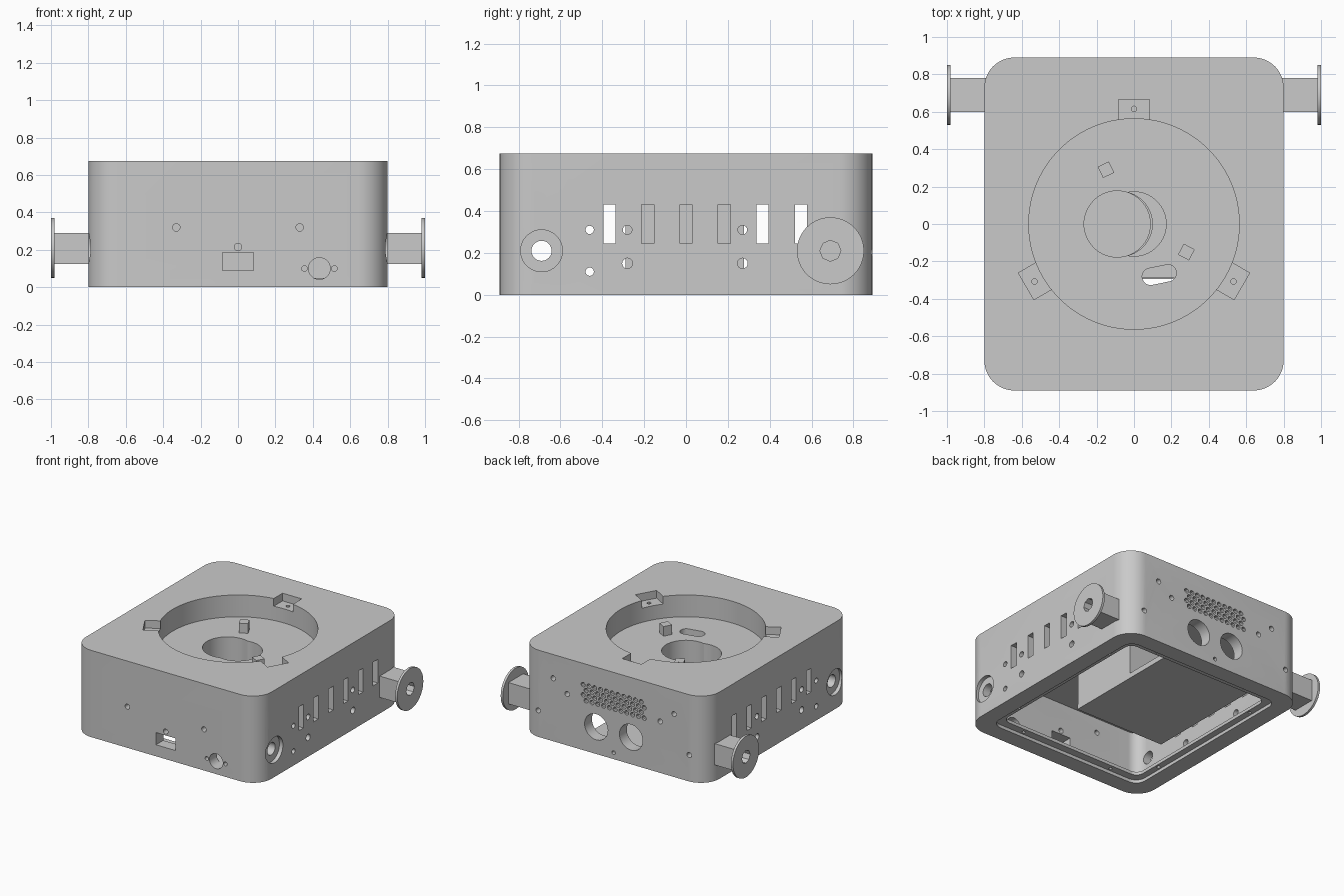
import bpy, bmesh, math
from mathutils import Matrix, Vector

cube = bpy.data.objects.get("Cube")
if cube:
    bpy.data.objects.remove(cube, do_unlink=True)

grey = bpy.data.materials.new("plain_grey")
grey.use_nodes = True
grey.diffuse_color = (0.59, 0.59, 0.59, 1)
grey.node_tree.nodes["Principled BSDF"].inputs["Base Color"].default_value = (0.59, 0.59, 0.59, 1)

TURN = {"x": Matrix.Rotation(math.pi / 2, 4, "Y"),
        "y": Matrix.Rotation(math.pi / 2, 4, "X"),
        "z": Matrix.Identity(4)}


def cyl(bm, axis, loc, r, depth, seg=24):
    bmesh.ops.create_cone(bm, cap_ends=True, segments=seg, radius1=r, radius2=r,
                          depth=depth, matrix=Matrix.Translation(loc) @ TURN[axis])


def box(bm, loc, size, angle=0.0):
    m = Matrix.Translation(loc) @ Matrix.Rotation(angle, 4, "Z") @ Matrix.Diagonal((*size, 1))
    bmesh.ops.create_cube(bm, size=1, matrix=m)


def rounded(bm, hx, hy, r, z0, z1, loc=(0, 0), angle=0.0, steps=12):
    """Upright prism with a rounded rectangle outline."""
    turn = Matrix.Rotation(angle, 4, "Z")
    ring = []
    for k, (sx, sy) in enumerate([(1, 1), (-1, 1), (-1, -1), (1, -1)]):
        for i in range(steps + 1):
            a = (k + i / steps) * math.pi / 2
            p = Vector((sx * (hx - r) + r * math.cos(a), sy * (hy - r) + r * math.sin(a), z0))
            ring.append(bm.verts.new(turn @ p + Vector((*loc, 0))))
    base = bm.faces.new(ring)
    top = bmesh.ops.extrude_face_region(bm, geom=[base])["geom"]
    bmesh.ops.translate(bm, vec=(0, 0, z1 - z0),
                        verts=[v for v in top if isinstance(v, bmesh.types.BMVert)])
    bmesh.ops.recalc_face_normals(bm, faces=bm.faces[:])


def make(name, build):
    bm = bmesh.new()
    build(bm)
    mesh = bpy.data.meshes.new(name)
    bm.to_mesh(mesh)
    bm.free()
    mesh.materials.append(grey)
    ob = bpy.data.objects.new(name, mesh)
    bpy.context.collection.objects.link(ob)
    return ob


def activate(ob):
    bpy.ops.object.select_all(action="DESELECT")
    ob.select_set(True)
    bpy.context.view_layer.objects.active = ob


def cut(ob, build):
    tool = make("cutter", build)
    tool.hide_render = True
    mod = ob.modifiers.new("cut", "BOOLEAN")
    mod.object, mod.operation, mod.solver = tool, "DIFFERENCE", "EXACT"
    activate(ob)
    bpy.ops.object.modifier_apply(modifier=mod.name)
    bpy.data.objects.remove(tool, do_unlink=True)


def smooth(ob):
    activate(ob)
    bpy.ops.object.shade_smooth_by_angle(angle=math.radians(30))


TOP, FLOOR, CEILING = 0.675, 0.505, 0.435
casing = make("casing", lambda bm: rounded(bm, 0.8, 0.89, 0.16, 0, TOP))

# Hollow underside with a stepped lid seat
cut(casing, lambda bm: rounded(bm, 0.71, 0.8, 0.09, 0.05, CEILING))
cut(casing, lambda bm: rounded(bm, 0.62, 0.70, 0.06, -0.1, 0.1))
cut(casing, lambda bm: rounded(bm, 0.67, 0.76, 0.08, -0.1, 0.025))

# Round recess and its three mounting notches
cut(casing, lambda bm: cyl(bm, "z", (0, 0, FLOOR + 0.2), 0.563, 0.4, 96))
NOTCHES = [math.radians(a) for a in (90, 210, 330)]


def notches(bm):
    for a in NOTCHES:
        box(bm, (0.586 * math.cos(a), 0.586 * math.sin(a), TOP + 0.02), (0.16, 0.165, 0.16), a)


def notch_screws(bm):
    for a in NOTCHES:
        cyl(bm, "z", (0.615 * math.cos(a), 0.615 * math.sin(a), TOP - 0.07), 0.015, 0.08, 12)


cut(casing, notches)
cut(casing, notch_screws)

# Slot in the recess floor
cut(casing, lambda bm: rounded(bm, 0.092, 0.045, 0.044, 0.4, 0.6, (0.135, -0.272), 0.2))


def side_openings(bm):
    for s in (-1, 1):
        for i in range(-2, 4):
            box(bm, (s * 0.76, i * 0.183, 0.338), (0.26, 0.058, 0.185))
        for y, z, r in ((-0.46, 0.31, 0.02), (-0.46, 0.11, 0.02), (-0.28, 0.31, 0.022),
                        (-0.28, 0.15, 0.025), (0.27, 0.31, 0.022), (0.27, 0.15, 0.025)):
            cyl(bm, "x", (s * 0.76, y, z), r, 0.26, 16)
        cyl(bm, "x", (s * 0.82, -0.69, 0.21), 0.1, 0.1, 40)


def side_bores(bm):
    for s in (-1, 1):
        cyl(bm, "x", (s * 0.76, -0.69, 0.21), 0.048, 0.3, 32)


def front_openings(bm):
    box(bm, (0, -0.85, 0.137), (0.166, 0.24, 0.095))
    cyl(bm, "y", (0.435, -0.85, 0.1), 0.058, 0.24, 32)
    for x, z, r in ((-0.33, 0.32, 0.02), (0.33, 0.32, 0.02), (0, 0.215, 0.02),
                    (0.355, 0.1, 0.015), (0.515, 0.1, 0.015)):
        cyl(bm, "y", (x, -0.85, z), r, 0.24, 16)


def back_openings(bm):
    for s in (-1, 1):
        cyl(bm, "y", (s * 0.15, 0.85, 0.21), 0.1, 0.24, 40)
        for x, z in ((0.52, 0.49), (0.4, 0.4), (0.65, 0.205)):
            cyl(bm, "y", (s * x, 0.85, z), 0.02, 0.16, 16)
    cyl(bm, "y", (0, 0.85, 0.05), 0.015, 0.1, 12)
    # Perforated vent with staggered rows
    for row in range(4):
        for col in range(11):
            x = (col - 5) * 0.05 + (row % 2 - 0.5) * 0.025
            cyl(bm, "y", (x, 0.85, 0.39 + row * 0.04), 0.018, 0.16, 10)


def base_screws(bm):
    for s in (-1, 1):
        for t in (-1, 1):
            cyl(bm, "z", (s * 0.645, t * 0.5, 0.02), 0.013, 0.05, 12)
            cyl(bm, "z", (s * 0.4, t * 0.735, 0.02), 0.013, 0.05, 12)


for openings in (side_openings, side_bores, front_openings, back_openings, base_screws):
    cut(casing, openings)

# Inner housing under the recess, with the offset double well
housing = make("inner_housing",
               lambda bm: box(bm, (-0.015, -0.007, 0.2665), (0.57, 0.566, 0.341)))
for part in (casing, housing):
    cut(part, lambda bm: cyl(bm, "z", (0, 0, 0.45), 0.172, 0.3, 64))
    cut(part, lambda bm: cyl(bm, "z", (-0.075, 0, 0.43), 0.173, 0.36, 64))
    cut(part, lambda bm: cyl(bm, "z", (-0.09, 0, 0.36), 0.177, 0.48, 64))
smooth(casing)
smooth(housing)

# Flat carrier plate below the housing, reaching the back wall
make("carrier_plate", lambda bm: box(bm, (-0.11, 0.25, 0.081), (0.77, 1.086, 0.04)))

# Locating posts on the recess floor
for i, (x, y) in enumerate(((-0.15, 0.29), (0.28, -0.15))):
    make(f"locating_post_{i + 1}",
         lambda bm: box(bm, (x, y, FLOOR + 0.035), (0.066, 0.066, 0.08),
                        math.radians(26 if i == 0 else -28)))

# Side spools: square shaft and round flange with a blind bore
for side, s in (("left", 1), ("right", -1)):
    shaft = make(f"{side}_spool_shaft",
                 lambda bm: box(bm, (s * 0.885, 0.69, 0.208), (0.21, 0.18, 0.166)))
    flange = make(f"{side}_spool_flange",
                  lambda bm: cyl(bm, "x", (s * 0.991, 0.69, 0.21), 0.16, 0.018, 64))
    for part in (shaft, flange):
        cut(part, lambda bm: cyl(bm, "x", (s * 0.96, 0.69, 0.21), 0.05, 0.12, 8))
    smooth(flange)
